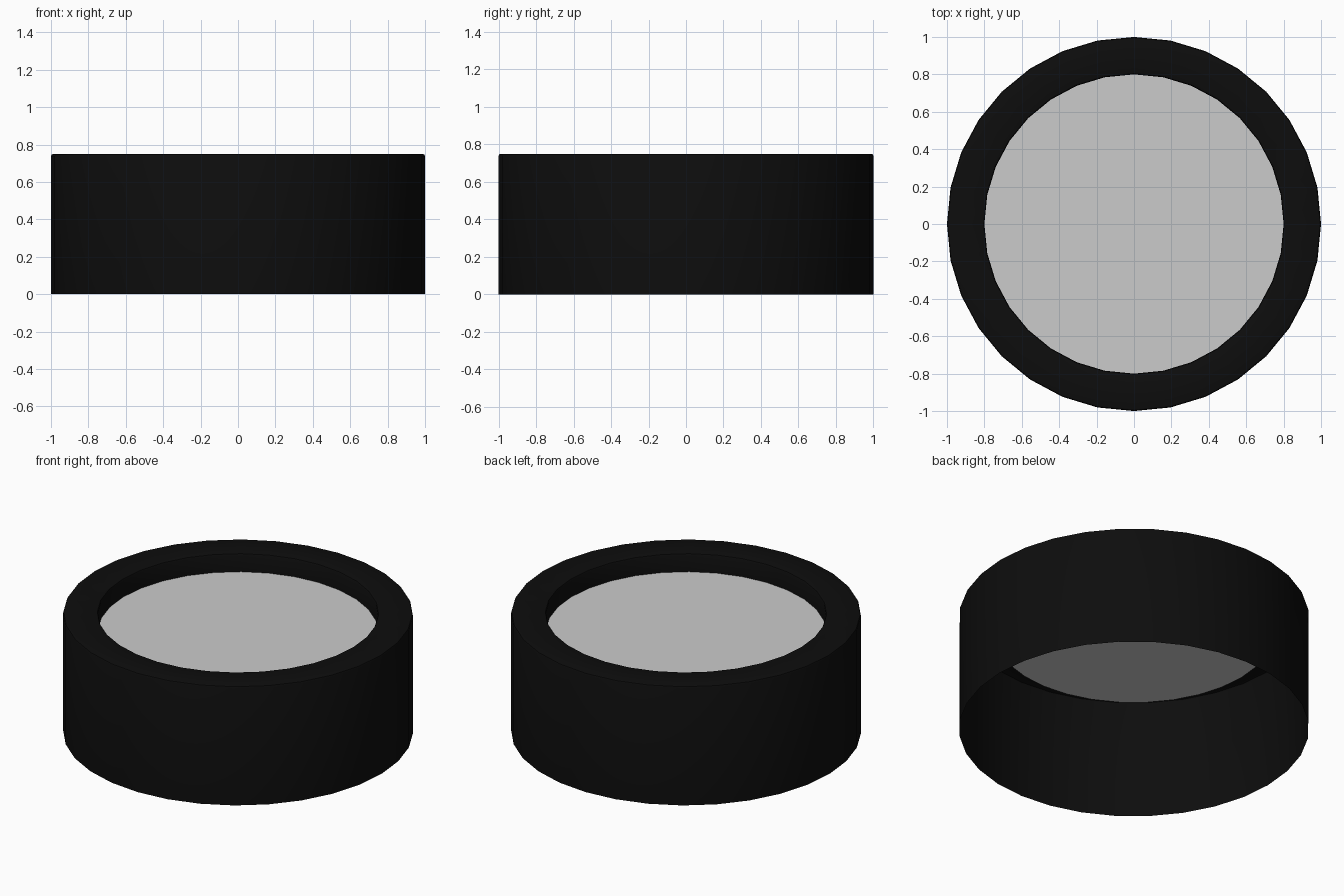
import bpy, math

if "Cube" in bpy.data.objects:
    bpy.data.objects.remove(bpy.data.objects["Cube"])

SIDES = 32


def lathe(name, profile):
    """Revolve a (radius, z) profile into an open single-skin shell."""
    verts = [(r * math.cos(2 * math.pi * i / SIDES), r * math.sin(2 * math.pi * i / SIDES), z)
             for r, z in profile for i in range(SIDES)]
    faces = [(k * SIDES + i, k * SIDES + (i + 1) % SIDES,
              (k + 1) * SIDES + (i + 1) % SIDES, (k + 1) * SIDES + i)
             for k in range(len(profile) - 1) for i in range(SIDES)]
    mesh = bpy.data.meshes.new(name)
    mesh.from_pydata(verts, [], faces)
    obj = bpy.data.objects.new(name, mesh)
    bpy.context.collection.objects.link(obj)
    return obj


# Black casing: outer wall, softened rim, inner lip down to the disc
casing = lathe("casing", [(1, 0), (1, 0.738), (0.996, 0.747), (0.988, 0.75),
                          (0.812, 0.75), (0.804, 0.747), (0.8, 0.738), (0.8, 0.635)])
black = bpy.data.materials.new("black")
black.diffuse_color = (0.004, 0.004, 0.004, 1)
black.use_nodes = True
black.node_tree.nodes["Principled BSDF"].inputs["Base Color"].default_value = black.diffuse_color
casing.data.materials.append(black)
bpy.context.view_layer.objects.active = casing
casing.select_set(True)
bpy.ops.object.shade_smooth_by_angle(angle=math.radians(35))

# Grey disc recessed inside the rim
bpy.ops.mesh.primitive_circle_add(vertices=SIDES, radius=0.8, fill_type='NGON',
                                  location=(0, 0, 0.635))
disc = bpy.context.object
disc.name = "recessed_disc"
disc.rotation_euler.z = math.pi / 2
